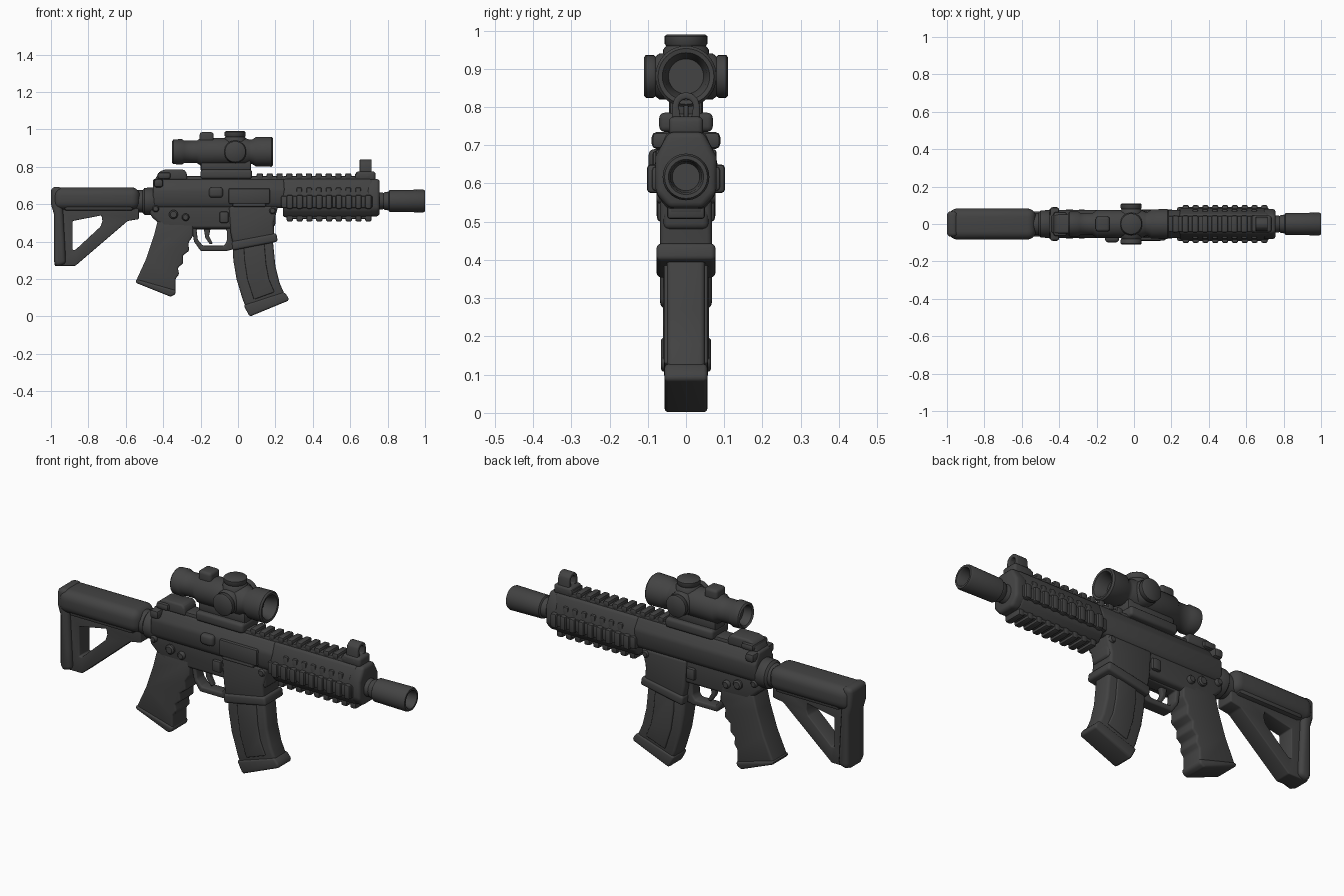
import bpy, bmesh, math
from mathutils import Vector

dark = bpy.data.materials.new("charcoal")
dark.diffuse_color = (0.056, 0.056, 0.056, 1)


def finish(name, bm, bevel=0.0, seg=3):
    bmesh.ops.recalc_face_normals(bm, faces=bm.faces)
    if bevel:
        edges = [e for e in bm.edges if len(e.link_faces) == 2 and e.calc_face_angle() > 0.5]
        bmesh.ops.bevel(bm, geom=edges, offset=bevel, segments=seg, profile=0.5,
                        affect='EDGES', clamp_overlap=True)
    me = bpy.data.meshes.new(name)
    bm.to_mesh(me)
    bm.free()
    me.materials.append(dark)
    ob = bpy.data.objects.new(name, me)
    bpy.context.collection.objects.link(ob)
    bpy.context.view_layer.objects.active = ob
    ob.select_set(True)
    bpy.ops.object.shade_smooth_by_angle(angle=math.radians(42))
    ob.select_set(False)
    return ob


def place(axis, a, b, t):
    return {'x': (t, a, b), 'y': (a, t, b), 'z': (a, b, t)}[axis]


def prism(name, pts, lo, hi, bevel=0.012, axis='y'):
    """Extrude an outline along an axis."""
    bm = bmesh.new()
    A, B = ([bm.verts.new(place(axis, a, b, t)) for a, b in pts] for t in (lo, hi))
    n = len(pts)
    bm.faces.new(A)
    bm.faces.new(B[::-1])
    for i in range(n):
        bm.faces.new((A[i], A[(i + 1) % n], B[(i + 1) % n], B[i]))
    return finish(name, bm, bevel)


def frame(name, outer, inner, lo, hi, bevel=0.01, axis='y'):
    """Extrude an outline with a hole; both loops have equal counts."""
    bm = bmesh.new()
    O, P, I, J = ([bm.verts.new(place(axis, a, b, t)) for a, b in loop]
                  for loop in (outer, inner) for t in (lo, hi))
    n = len(outer)
    for i in range(n):
        k = (i + 1) % n
        for a, b in ((O, P), (P, J), (J, I), (I, O)):
            bm.faces.new((a[i], a[k], b[k], b[i]))
    return finish(name, bm, bevel)


def boxes(name, items, bevel=0.008, seg=2):
    """Several boxes (x0, x1, y0, y1, z0, z1) as one object."""
    bm = bmesh.new()
    for x0, x1, y0, y1, z0, z1 in items:
        r = bmesh.ops.create_cube(bm, size=1)
        for v in r['verts']:
            v.co = Vector((x1 if v.co.x > 0 else x0, y1 if v.co.y > 0 else y0,
                           z1 if v.co.z > 0 else z0))
    return finish(name, bm, bevel, seg)


def lathe(name, prof, c, axis='x', n=40):
    """Spin (distance, radius) points around an axis through c."""
    bm = bmesh.new()
    rings = [[bm.verts.new(Vector(c) + Vector(place(axis, r * math.cos(6.283185307 * i / n),
              r * math.sin(6.283185307 * i / n), t))) for i in range(n)] for t, r in prof]
    for a, b in zip(rings, rings[1:]):
        for i in range(n):
            bm.faces.new((a[i], a[(i + 1) % n], b[(i + 1) % n], b[i]))
    bm.faces.new(rings[0])
    bm.faces.new(rings[-1])
    return finish(name, bm)


# Stock: rounded tube, triangular frame and butt pad
boxes("stock_tube", [(-0.99, -0.525, -0.083, 0.083, 0.57, 0.69)], 0.045, 5)
frame("stock_frame",
      [(-0.98, 0.62), (-0.53, 0.62), (-0.53, 0.52), (-0.59, 0.51), (-0.87, 0.27), (-0.98, 0.27)],
      [(-0.885, 0.51), (-0.73, 0.54), (-0.725, 0.51), (-0.735, 0.48), (-0.87, 0.355), (-0.885, 0.355)],
      -0.045, 0.045, 0.016)
prism("butt_pad", [(-1, 0.69), (-0.945, 0.695), (-0.935, 0.56), (-0.925, 0.38), (-0.92, 0.28),
                   (-0.975, 0.265), (-0.985, 0.3), (-0.985, 0.55), (-1, 0.6)], -0.068, 0.068, 0.02)
boxes("stock_latch", [(-0.93, -0.56, -0.07, 0.07, 0.565, 0.6)], 0.014)
lathe("buffer_collar", [(-0.56, 0.06), (-0.51, 0.06), (-0.5, 0.072), (-0.45, 0.075), (-0.43, 0.06)],
      (0, 0, 0.615))

# Receiver
prism("upper_receiver", [(-0.06, 0.58), (0.06, 0.58), (0.076, 0.61), (0.076, 0.68), (0.045, 0.735),
                         (-0.045, 0.735), (-0.076, 0.68), (-0.076, 0.61)], -0.455, 0.25, 0.012, 'x')
prism("lower_receiver", [(-0.475, 0.62), (0.2, 0.62), (0.2, 0.48), (-0.05, 0.47), (-0.25, 0.47),
                         (-0.4, 0.475), (-0.47, 0.54)], -0.06, 0.06, 0.016)
prism("magazine_well", [(-0.05, 0.59), (0.215, 0.59), (0.19, 0.5), (0.195, 0.42), (-0.025, 0.375),
                        (-0.04, 0.45)], -0.068, 0.068, 0.014)
prism("magazine_well_lip", [(-0.035, 0.4), (0.205, 0.445), (0.213, 0.4), (-0.03, 0.352)],
      -0.077, 0.077, 0.012)
boxes("charging_handle", [(-0.45, -0.4, -0.09, 0.09, 0.69, 0.735)], 0.014)
boxes("ejection_cover", [(-0.05, 0.17, -0.088, -0.06, 0.6, 0.685), (-0.03, 0.15, -0.09, -0.06, 0.585, 0.605)], 0.009)
boxes("forward_assist", [(-0.155, -0.08, -0.098, -0.05, 0.635, 0.69)], 0.016, 3)
boxes("receiver_rail", [(-0.43, 0.25, -0.042, 0.042, 0.72, 0.75)], 0.008)
for s, side in ((-1, "front"), (1, "back")):
    for x, z, r in ((-0.345, 0.545, 0.024), (-0.28, 0.53, 0.02), (0.185, 0.565, 0.018), (-0.44, 0.575, 0.018)):
        lathe("receiver_pin_" + side, [(0, r), (s * 0.07, r), (s * 0.077, r * 0.7)], (x, 0, z), 'y', 16)
    boxes("control_lever_" + side, [(-0.1, -0.05, *sorted((s * 0.05, s * 0.076)), 0.5, 0.56)], 0.01)

# Grip with finger grooves
prism("grip", [(-0.43, 0.51), (-0.45, 0.43), (-0.49, 0.31), (-0.545, 0.19), (-0.535, 0.175),
               (-0.36, 0.105), (-0.335, 0.12), (-0.335, 0.2), (-0.315, 0.225), (-0.322, 0.26),
               (-0.292, 0.285), (-0.296, 0.325), (-0.262, 0.35), (-0.265, 0.395), (-0.24, 0.43),
               (-0.24, 0.51)], -0.06, 0.06, 0.022)
prism("grip_cap", [(-0.545, 0.2), (-0.548, 0.18), (-0.36, 0.105), (-0.335, 0.118), (-0.332, 0.14)],
      -0.066, 0.066, 0.012)

# Trigger and guard
frame("trigger_guard", [(-0.25, 0.49), (-0.02, 0.49), (-0.02, 0.36), (-0.06, 0.35), (-0.2, 0.35), (-0.235, 0.4)],
      [(-0.222, 0.465), (-0.06, 0.465), (-0.06, 0.4), (-0.075, 0.378), (-0.188, 0.378), (-0.215, 0.41)],
      -0.032, 0.032, 0.008)
prism("trigger", [(-0.185, 0.48), (-0.145, 0.48), (-0.155, 0.43), (-0.135, 0.39), (-0.15, 0.385),
                  (-0.175, 0.42)], -0.014, 0.014, 0.005)

# Curved magazine with side ribs and base plate
prism("magazine", [(-0.03, 0.42), (-0.025, 0.3), (-0.008, 0.2), (0.025, 0.09), (0.05, 0.03),
                   (0.255, 0.105), (0.222, 0.18), (0.2, 0.27), (0.185, 0.42)], -0.05, 0.05, 0.014)
prism("magazine_ribs", [(0.03, 0.4), (0.035, 0.3), (0.05, 0.2), (0.085, 0.09), (0.195, 0.13),
                        (0.165, 0.2), (0.15, 0.28), (0.14, 0.4)], -0.057, 0.057, 0.006)
prism("magazine_base", [(0.03, 0.06), (0.06, 0.002), (0.07, 0.002), (0.272, 0.085), (0.268, 0.105),
                        (0.245, 0.13)], -0.056, 0.056, 0.012)

# Handguard with toothed rails on four sides
prism("handguard", [(-0.045, 0.53), (0.045, 0.53), (0.078, 0.57), (0.082, 0.65), (0.05, 0.735),
                    (-0.05, 0.735), (-0.082, 0.65), (-0.078, 0.57)], 0.24, 0.72, 0.014, 'x')
prism("handguard_cap", [(-0.045, 0.535), (0.045, 0.535), (0.08, 0.575), (0.08, 0.67), (0.045, 0.735),
                        (-0.045, 0.735), (-0.08, 0.67), (-0.08, 0.575)], 0.69, 0.757, 0.016, 'x')
teeth = [0.26 + 0.0525 * i for i in range(9)]
boxes("side_rail", [(0.23, 0.72, -0.09, 0.09, 0.58, 0.645)], 0.01)
boxes("side_teeth", [(x, x + 0.034, -0.102, 0.102, 0.575, 0.65) for x in teeth], 0.01)
boxes("bottom_rail", [(0.26, 0.715, -0.045, 0.045, 0.52, 0.56)], 0.008)
boxes("bottom_teeth", [(x, x + 0.034, -0.05, 0.05, 0.507, 0.55) for x in teeth], 0.009)
boxes("top_rail", [(0.24, 0.72, -0.042, 0.042, 0.72, 0.75)], 0.008)
boxes("top_teeth", [(0.1 + 0.0525 * i, 0.134 + 0.0525 * i, -0.045, 0.045, 0.735, 0.765)
                    for i in range(12)], 0.008)
boxes("vent_ribs", [(x, x + 0.03, -0.08, 0.08, 0.62, 0.69) for x in teeth[1:8]], 0.009)

# Barrel and hollow muzzle
lathe("barrel", [(0.7, 0.045), (0.775, 0.045), (0.785, 0.038), (0.82, 0.038)], (0, 0, 0.617))
lathe("muzzle", [(0.775, 0.04), (0.785, 0.048), (0.805, 0.05), (0.81, 0.058), (0.99, 0.061), (1, 0.056),
                 (1, 0.046), (0.99, 0.041), (0.9, 0.036)], (0, 0, 0.617))

# Front sight post with ring
boxes("front_sight_base", [(0.63, 0.735, -0.045, 0.045, 0.725, 0.775)], 0.014, 3)
arc = [math.radians(a) for a in range(0, 181, 30)]
frame("front_sight_ring",
      [(-0.038, 0.74)] + [(-0.036 * math.cos(a), 0.803 + 0.036 * math.sin(a)) for a in arc] + [(0.038, 0.74)],
      [(-0.015, 0.775)] + [(-0.019 * math.cos(a), 0.803 + 0.018 * math.sin(a)) for a in arc] + [(0.015, 0.775)],
      0.65, 0.715, 0.007, 'x')
boxes("front_sight_post", [(0.675, 0.69, -0.006, 0.006, 0.76, 0.805)], 0.003)

# Folded rear sight
prism("rear_sight", [(-0.445, 0.73), (-0.42, 0.775), (-0.39, 0.785), (-0.29, 0.785), (-0.275, 0.77),
                     (-0.27, 0.73)], -0.05, 0.05, 0.014)
boxes("rear_sight_hinge", [(-0.43, -0.36, -0.065, 0.065, 0.735, 0.77)], 0.012)

# Scope on its mount
boxes("scope_clamp", [(-0.2, 0.075, -0.07, 0.07, 0.735, 0.785)], 0.014, 3)
boxes("scope_mount", [(-0.2, 0.07, -0.045, 0.045, 0.77, 0.84)], 0.014)
lathe("scope_tube", [(-0.3, 0.045), (-0.345, 0.05), (-0.352, 0.058), (-0.345, 0.066), (-0.3, 0.068),
                     (-0.288, 0.06), (-0.22, 0.06), (-0.2, 0.074), (0.04, 0.074), (0.06, 0.065),
                     (0.075, 0.065), (0.095, 0.078), (0.178, 0.08), (0.186, 0.073), (0.184, 0.062),
                     (0.17, 0.055), (0.12, 0.046)], (0, 0, 0.88))
dial = [(0.03, 0.062), (0.07, 0.06), (0.08, 0.052), (0.085, 0.056), (0.105, 0.056), (0.11, 0.05)]
lathe("top_dial", dial, (-0.015, 0, 0.88), 'z', 28)
for s in (-1, 1):
    lathe("side_dial", [(s * t, r) for t, r in dial], (-0.015, 0, 0.88), 'y', 28)
boxes("scope_switch", [(-0.205, -0.13, -0.04, 0.04, 0.92, 0.985)], 0.014, 3)
